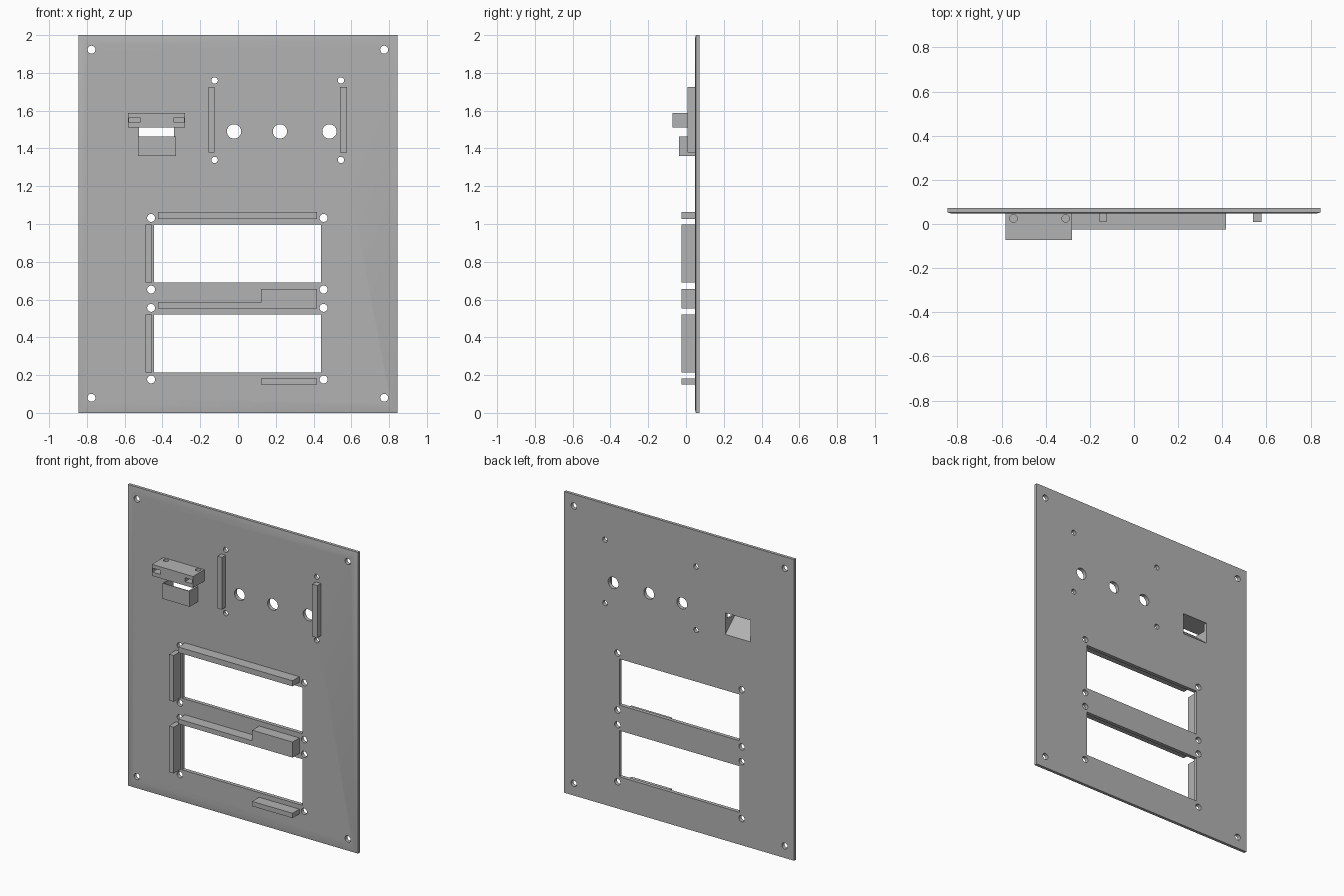
import bpy
import bmesh
import math
from mathutils import Matrix

if "Cube" in bpy.data.objects:
    bpy.data.objects.remove(bpy.data.objects["Cube"], do_unlink=True)

grey = bpy.data.materials.new("plain_grey")
grey.use_nodes = True
GREY = (0.45, 0.45, 0.45, 1)
grey.diffuse_color = GREY
grey.node_tree.nodes["Principled BSDF"].inputs["Base Color"].default_value = GREY

BACK, STEP, FRONT = 0.072, 0.052, 0.047   # panel back, rim and raised front
RAIL = -0.025                             # front of the display rails


def finish(name, bm):
    bmesh.ops.recalc_face_normals(bm, faces=bm.faces)
    mesh = bpy.data.meshes.new(name)
    bm.to_mesh(mesh)
    bm.free()
    mesh.materials.append(grey)
    obj = bpy.data.objects.new(name, mesh)
    bpy.context.collection.objects.link(obj)
    return obj


def prism(name, points, shift):
    """Extrude a closed outline of 3D points along shift."""
    bm = bmesh.new()
    face = bm.faces.new([bm.verts.new(p) for p in points])
    ext = bmesh.ops.extrude_face_region(bm, geom=[face], use_keep_orig=True)
    moved = [g for g in ext["geom"] if isinstance(g, bmesh.types.BMVert)]
    bmesh.ops.translate(bm, verts=moved, vec=shift)
    return finish(name, bm)


def box(name, x0, x1, y0, y1, z0, z1):
    outline = [(x0, y0, z0), (x1, y0, z0), (x1, y0, z1), (x0, y0, z1)]
    return prism(name, outline, (0, y1 - y0, 0))


def drill(x, y, z, radius, depth, along_y=True):
    bm = bmesh.new()
    turn = Matrix.Rotation(math.pi / 2, 4, "X") if along_y else Matrix()
    bmesh.ops.create_cone(bm, cap_ends=True, segments=32, radius1=radius,
                          radius2=radius, depth=depth,
                          matrix=Matrix.Translation((x, y, z)) @ turn)
    return finish("drill_cutter", bm)


def cut(obj, cutters):
    bpy.ops.object.select_all(action="DESELECT")
    obj.select_set(True)
    bpy.context.view_layer.objects.active = obj
    for c in cutters:
        c.hide_render = True
        mod = obj.modifiers.new("cut", "BOOLEAN")
        mod.operation = "DIFFERENCE"
        mod.solver = "EXACT"
        mod.object = c
        bpy.ops.object.modifier_apply(modifier=mod.name)
    bpy.ops.object.shade_smooth_by_angle(angle=math.radians(30))


# Panel with a slightly raised front field
panel = box("panel", -0.845, 0.845, STEP, BACK, 0, 2)
bm = bmesh.new()
bm.from_mesh(panel.data)
bm.normal_update()
front = [f for f in bm.faces if f.normal.y < -0.9]
bmesh.ops.inset_individual(bm, faces=front, thickness=0.03, depth=STEP - FRONT)
bm.to_mesh(panel.data)
bm.free()

# Screw holes and shaft holes
holes = [(x, z, 0.021) for x in (-0.776, 0.774) for z in (0.08, 1.923)]
holes += [(x, z, 0.021) for x in (-0.46, 0.453) for z in (0.177, 0.556, 0.653, 1.032)]
holes += [(x, z, 0.017) for x in (-0.124, 0.545) for z in (1.339, 1.76)]
holes += [(x, 1.49, 0.038) for x in (-0.021, 0.222, 0.484)]
cutters = [drill(x, 0.06, z, r, 0.1) for x, z, r in holes]

# Display windows with a side rail each
for name, low, high in (("lower", 0.214, 0.521), ("upper", 0.69, 0.997)):
    cutters.append(box("window_cutter", -0.444, 0.44, 0, 0.1, low, high))
    box(name + "_side_rail", -0.489, -0.455, RAIL, 0.05, low, high)

# Sloped pocket for the socket, open to the back
pocket = prism("pocket_cutter",
               [(-0.524, 0.08, 1.361), (-0.524, 0.08, 1.511),
                (-0.524, -0.033, 1.511), (-0.524, -0.033, 1.459)], (0.185, 0, 0))
cut(panel, cutters + [pocket])

# Horizontal display rails
box("upper_top_rail", -0.423, 0.418, RAIL, 0.05, 1.026, 1.063)
box("bottom_rail", 0.122, 0.418, RAIL, 0.05, 0.151, 0.183)
steps = [(-0.423, 0.553), (0.418, 0.553), (0.418, 0.656),
         (0.122, 0.656), (0.122, 0.585), (-0.423, 0.585)]
prism("middle_rail", [(x, RAIL, z) for x, z in steps], (0, 0.05 - RAIL, 0))

# Upright board rails
for name, x0, x1 in (("right", -0.156, -0.124), ("left", 0.54, 0.577)):
    box(name + "_board_rail", x0, x1, 0.008, 0.05, 1.378, 1.725)

# Socket housing below the clamp block
housing = box("socket_housing", -0.529, -0.328, -0.038, 0.049, 1.36, 1.463)
cut(housing, [pocket])

# Clamp block with screw holes and nut slots
clamp = box("clamp_block", -0.582, -0.28, -0.072, 0.05, 1.511, 1.587)
clamp_cutters = []
for x, x0, x1 in ((-0.546, -0.577, -0.52), (-0.31, -0.339, -0.286)):
    clamp_cutters.append(box("slot_cutter", x0, x1, -0.1, 0.044, 1.537, 1.563))
    clamp_cutters.append(drill(x, 0.025, 1.575, 0.017, 0.05, along_y=False))
cut(clamp, clamp_cutters)

# Remove the used cutters
for obj in cutters + clamp_cutters + [pocket]:
    bpy.data.objects.remove(obj, do_unlink=True)
